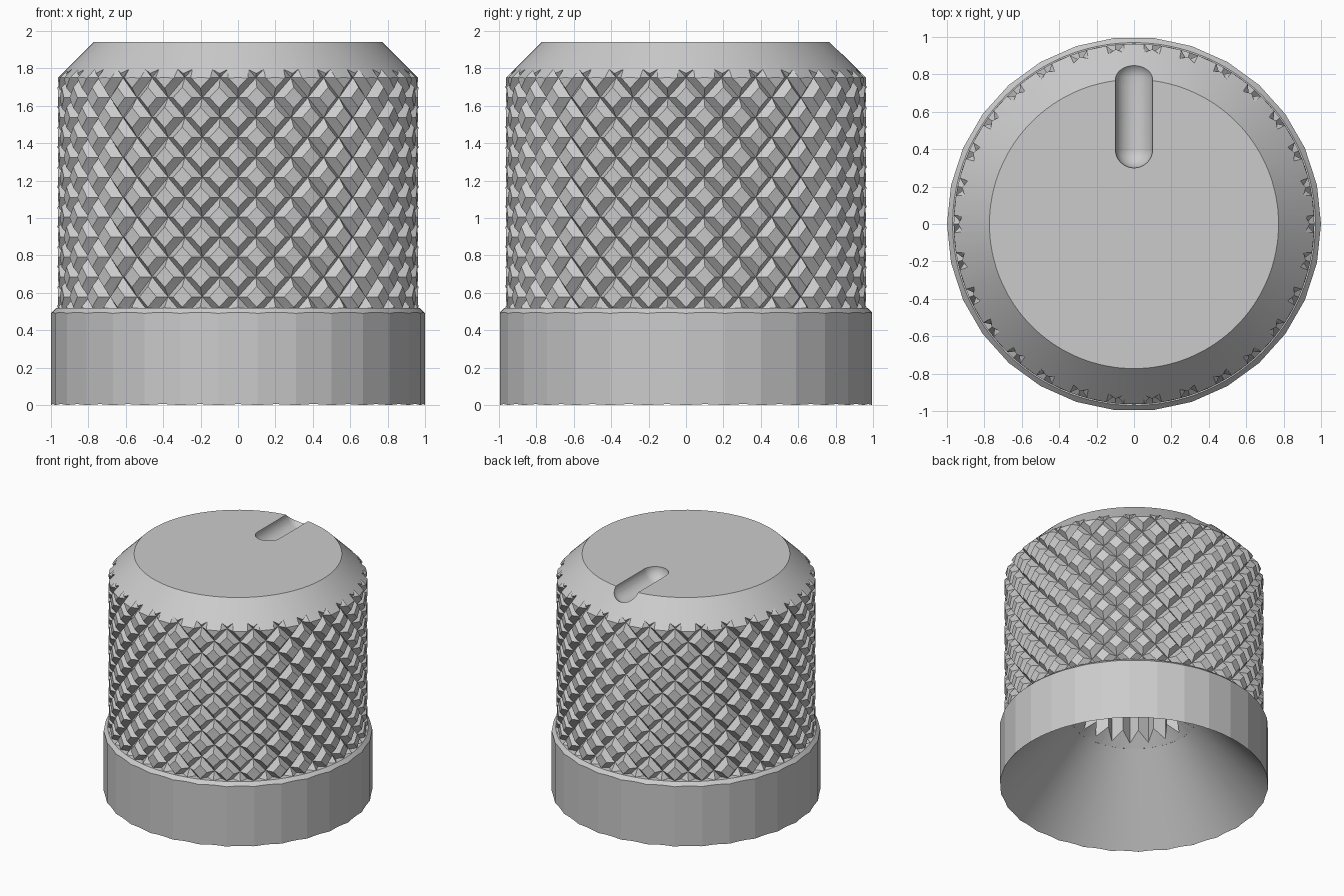
import bpy, bmesh, math
from mathutils import Vector

cube = bpy.data.objects.get("Cube")
if cube:
    bpy.data.objects.remove(cube, do_unlink=True)

grey = bpy.data.materials.new("light_grey")
grey.use_nodes = True
grey.diffuse_color = (0.6, 0.6, 0.6, 1)
grey.node_tree.nodes["Principled BSDF"].inputs["Base Color"].default_value = (0.6, 0.6, 0.6, 1)


def make_object(name, bm):
    bmesh.ops.recalc_face_normals(bm, faces=bm.faces[:])
    mesh = bpy.data.meshes.new(name)
    bm.to_mesh(mesh)
    bm.free()
    mesh.materials.append(grey)
    obj = bpy.data.objects.new(name, mesh)
    bpy.context.collection.objects.link(obj)
    return obj


def lofted(name, rings):
    """Closed solid through rings of equal point count."""
    bm = bmesh.new()
    loops = [[bm.verts.new(p) for p in ring] for ring in rings]
    for a, b in zip(loops, loops[1:]):
        for i in range(len(a)):
            j = (i + 1) % len(a)
            bm.faces.new((a[i], a[j], b[j], b[i]))
    bm.faces.new(loops[0])
    bm.faces.new(loops[-1])
    return make_object(name, bm)


def circle(n, r, z, notch=0.0, lift=0.0):
    """Ring of points; every second one may be pulled in and up."""
    pts = []
    for i in range(n):
        a, odd = math.tau * i / n, i % 2
        pts.append(((r - notch * odd) * math.cos(a), (r - notch * odd) * math.sin(a), z + lift * odd))
    return pts


def capsule(name, start, end, radius):
    """Round-ended bar for milling the pointer slot."""
    start, end = Vector(start), Vector(end)
    axis = end - start
    bm = bmesh.new()
    bmesh.ops.create_uvsphere(bm, u_segments=48, v_segments=31, radius=radius)
    turn = axis.to_track_quat("Z", "Y")
    for v in bm.verts:
        if v.co.z > 0:
            v.co.z += axis.length
        v.co = turn @ v.co + start
    return make_object(name, bm)


def boolean(obj, cutter, operation):
    mod = obj.modifiers.new("cut", "BOOLEAN")
    mod.operation = operation
    mod.solver = "EXACT"
    mod.object = cutter
    bpy.context.view_layer.objects.active = obj
    bpy.ops.object.modifier_apply(modifier=mod.name)


# Knurled bar: two crossing families of helical V grooves
STARTS, RADIUS, DEPTH, PITCH, HALF, TOP = 30, 0.964, 0.045, 0.213, 0.24, 1.75


def groove_pos(i):
    return i // 3 + (-HALF, 0, HALF)[i % 3]


def knurled_bar(lo, hi):
    bm = bmesh.new()
    n = STARTS * 3
    grid = {}
    for i in range(n):
        for m in range(lo, hi + 1):
            u, v = groove_pos(i), groove_pos(i - m)
            a = (u + v) / 2 * math.tau / STARTS
            deep = i % 3 == 1 or (i - m) % 3 == 1
            r = RADIUS - (DEPTH if deep else 0)
            grid[i, m] = bm.verts.new((r * math.cos(a), r * math.sin(a), TOP + PITCH * (u - v) / 2))
    for i in range(n):
        k = (i + 1) % n
        for m in range(lo + 1, hi):
            q = [grid[i, m], grid[k, m + 1], grid[k, m], grid[i, m - 1]]
            # split groove crossings along their valley diagonal
            if (i % 3 == 2) or ((i - m) % 3 == 2) or (m % 3 == 0):
                bm.faces.new((q[0], q[1], q[2]))
                bm.faces.new((q[0], q[2], q[3]))
            else:
                bm.faces.new((q[0], q[1], q[3]))
                bm.faces.new((q[1], q[2], q[3]))
    loose = [v for v in bm.verts if not v.link_faces]
    bmesh.ops.delete(bm, geom=loose, context="VERTS")
    # straight ends, capped
    rim = [e for e in bm.edges if e.is_boundary]
    new = bmesh.ops.extrude_edge_only(bm, edges=rim)["geom"]
    for v in new:
        if isinstance(v, bmesh.types.BMVert):
            v.co.z = 2.2 if v.co.z > 1 else 0.2
    ends = [e for e in bm.edges if e.is_boundary]
    bmesh.ops.holes_fill(bm, edges=ends, sides=0)
    return make_object("knurled_grip", bm)


grip = knurled_bar(-40, 8)

# Skirt: faceted ring below the grip
skirt = lofted("faceted_skirt", [circle(30, 1, 0), circle(30, 1, 0.6)])

# Cones that chamfer the top of each part
grip_cone = lofted("grip_chamfer_cutter", [circle(128, 2.193, 0.52), circle(128, 0.773, 1.94)])
skirt_cone = lofted("skirt_chamfer_cutter", [circle(128, 1.59, -0.1), circle(128, 0.97, 0.52)])
boolean(grip, grip_cone, "INTERSECT")
boolean(skirt, skirt_cone, "INTERSECT")

# Hollow underside: wide cone, then a splined shaft hole
cone = lofted("hollow_cutter", [circle(128, 1.09, -0.1), circle(128, 0.47, 0.58)])
spline = lofted("spline_cutter", [
    circle(40, 0.47, 0.5), circle(40, 0.47, 0.58),
    circle(40, 0.44, 0.61, 0.07, 0.07), circle(40, 0.44, 1.5, 0.07)])

# Pointer slot over the top, down the chamfer and the back
path = [(0, 0.4, 1.94), (0, 0.78, 1.94), (0, 0.97, 1.75), (0, 0.97, 0.44)]
slots = [capsule("slot_cutter", a, b, 0.1) for a, b in zip(path, path[1:])]

cutters = [cone, spline] + slots
for part in (grip, skirt):
    for c in cutters:
        boolean(part, c, "DIFFERENCE")

for c in cutters + [grip_cone, skirt_cone]:
    bpy.data.objects.remove(c, do_unlink=True)

# Smooth rounds, crisp facets
for part in (grip, skirt):
    bpy.ops.object.select_all(action="DESELECT")
    part.select_set(True)
    bpy.context.view_layer.objects.active = part
    bpy.ops.object.shade_smooth_by_angle(angle=math.radians(9))
